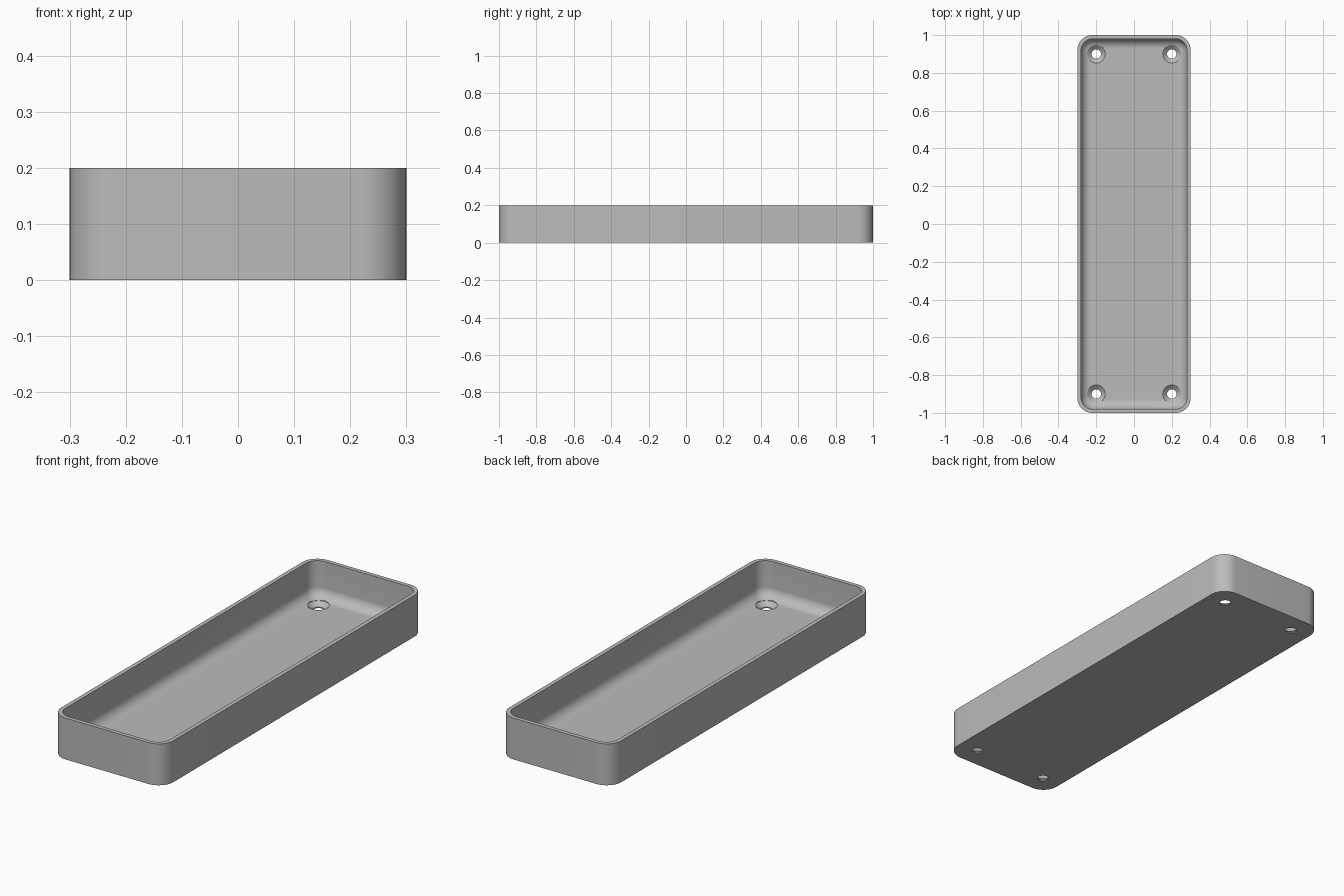
import bpy, bmesh, math

if "Cube" in bpy.data.objects:
    bpy.data.objects.remove(bpy.data.objects["Cube"], do_unlink=True)

HALF_X, HALF_Y, HEIGHT = 0.3, 1.0, 0.2
CORNER, WALL, FLOOR, FILLET = 0.08, 0.02, 0.025, 0.05
CORNER_STEPS, FILLET_STEPS, HOLE_SIDES = 12, 10, 40

grey = bpy.data.materials.new("Plain grey")
grey.use_nodes = True
grey.diffuse_color = (0.5, 0.5, 0.5, 1)
grey.node_tree.nodes["Principled BSDF"].inputs["Base Color"].default_value = grey.diffuse_color


def rounded_ring(bm, inset, z):
    """Rounded rectangle of vertices, inset from the outer wall."""
    radius = max(CORNER - inset, 0.005)
    cx, cy = HALF_X - inset - radius, HALF_Y - inset - radius
    ring = []
    for corner, (sx, sy) in enumerate(((1, 1), (-1, 1), (-1, -1), (1, -1))):
        for i in range(CORNER_STEPS + 1):
            a = (corner + i / CORNER_STEPS) * math.pi / 2
            ring.append(bm.verts.new((sx * cx + radius * math.cos(a),
                                      sy * cy + radius * math.sin(a), z)))
    return ring


def round_ring(bm, radius, z):
    """Circle of vertices around the z axis."""
    angles = [2 * math.pi * i / HOLE_SIDES for i in range(HOLE_SIDES)]
    return [bm.verts.new((radius * math.cos(a), radius * math.sin(a), z)) for a in angles]


def loft(name, ring_maker, profile):
    """Skin a closed solid through rings given as (size, z)."""
    bm = bmesh.new()
    rings = [ring_maker(bm, size, z) for size, z in profile]
    for low, high in zip(rings, rings[1:]):
        for i in range(len(low)):
            j = (i + 1) % len(low)
            bm.faces.new((low[i], low[j], high[j], high[i]))
    bm.faces.new(rings[0][::-1])
    bm.faces.new(rings[-1])
    bmesh.ops.recalc_face_normals(bm, faces=bm.faces)
    mesh = bpy.data.meshes.new(name)
    bm.to_mesh(mesh)
    bm.free()
    mesh.materials.append(grey)
    obj = bpy.data.objects.new(name, mesh)
    bpy.context.collection.objects.link(obj)
    return obj


# Tray: outer wall, flat rim, inner wall, floor fillet
profile = [(0, 0), (0, HEIGHT), (WALL, HEIGHT)]
for i in range(FILLET_STEPS + 1):
    a = i / FILLET_STEPS * math.pi / 2
    profile.append((WALL + FILLET * (1 - math.cos(a)), FLOOR + FILLET * (1 - math.sin(a))))
tray = loft("tray", rounded_ring, profile)

# Countersunk screw holes in the four floor corners
cutters = []
for sx in (-1, 1):
    for sy in (-1, 1):
        cutter = loft("screw_hole_cutter", round_ring,
                      [(0.025, -0.05), (0.025, 0.005), (0.048, FLOOR), (0.048, 0.15)])
        cutter.location = (sx * 0.2, sy * 0.9, 0)
        cutter.hide_render = True
        cut = tray.modifiers.new("Screw hole", 'BOOLEAN')
        cut.operation, cut.solver, cut.object = 'DIFFERENCE', 'EXACT', cutter
        cutters.append(cutter)

# Apply the cuts, drop the cutters and smooth the rounded walls
bpy.ops.object.select_all(action='DESELECT')
tray.select_set(True)
bpy.context.view_layer.objects.active = tray
for cut in list(tray.modifiers):
    bpy.ops.object.modifier_apply(modifier=cut.name)
for cutter in cutters:
    bpy.data.objects.remove(cutter, do_unlink=True)
bpy.ops.object.shade_smooth_by_angle(angle=math.radians(30))
